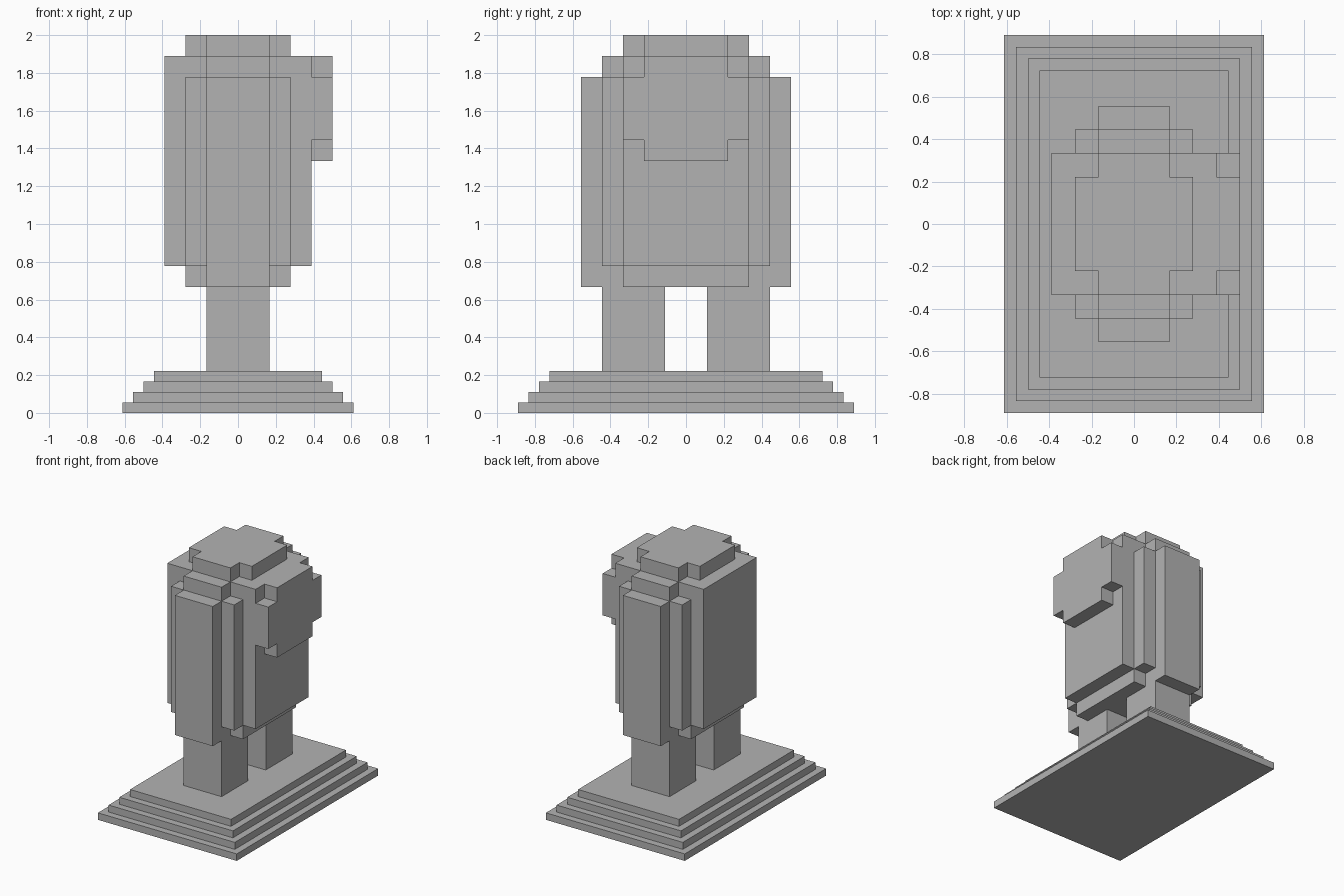
import bpy
import bmesh
from mathutils import Matrix, Vector

U = 1 / 9  # block size: the model is 18 blocks tall

if "Cube" in bpy.data.objects:
    bpy.data.objects.remove(bpy.data.objects["Cube"], do_unlink=True)

stone = bpy.data.materials.new("grey_stone")
stone.use_nodes = True
GREY = (0.45, 0.45, 0.45, 1)
stone.diffuse_color = GREY
stone.node_tree.nodes["Principled BSDF"].inputs["Base Color"].default_value = GREY


def stepped_outline(tiers):
    """Mirror a staircase of (half width, half depth) tiers into all quadrants."""
    corner = []
    for i, (w, d) in enumerate(tiers):
        if i:
            corner.append((w, tiers[i - 1][1]))
        corner.append((w, d))
    half = corner + [(-x, y) for x, y in reversed(corner)]
    return half + [(-x, -y) for x, y in half]


def block(name, tiers, low, high, offset=(0, 0, 0), turn=None):
    """Extrude a stepped outline from low to high, in block units."""
    bm = bmesh.new()
    face = bm.faces.new([bm.verts.new((x, y, low)) for x, y in stepped_outline(tiers)])
    result = bmesh.ops.extrude_face_region(bm, geom=[face], use_keep_orig=True)
    top = [v for v in result["geom"] if isinstance(v, bmesh.types.BMVert)]
    bmesh.ops.translate(bm, verts=top, vec=(0, 0, high - low))
    bmesh.ops.recalc_face_normals(bm, faces=bm.faces)
    place = Matrix.Translation(Vector(offset)) @ (turn or Matrix())
    bm.transform(Matrix.Scale(U, 4) @ place)
    mesh = bpy.data.meshes.new(name)
    bm.to_mesh(mesh)
    bm.free()
    mesh.materials.append(stone)
    obj = bpy.data.objects.new(name, mesh)
    bpy.context.collection.objects.link(obj)
    return obj


# Four-step plinth
for i in range(4):
    inset = i / 2
    block(f"plinth_step_{i + 1}", [(5.5 - inset, 8 - inset)], inset, inset + 0.5)

# Pair of square legs
for side, y in (("front", -2.5), ("back", 2.5)):
    block(f"{side}_leg", [(1.5, 1.5)], 2, 6, offset=(0, y, 0))

# Rounded-off body, stacked from bottom to top
block("body_underside", [(2.5, 3), (1.5, 5)], 6, 7)
block("body", [(3.5, 3), (2.5, 4), (1.5, 5)], 7, 16)
block("body_shoulder", [(3.5, 3), (1.5, 4)], 16, 17)
block("body_cap", [(2.5, 2), (1.5, 3)], 17, 18)

# Raised plate on the left side, its outline turned into the y-z plane
yz_plane = Matrix(((0, 0, 1, 0), (1, 0, 0, 0), (0, 1, 0, 0), (0, 0, 0, 1)))
block("side_plate", [(3, 1.5), (2, 2.5)], 3.5, 4.5, offset=(0, 0, 14.5), turn=yz_plane)
